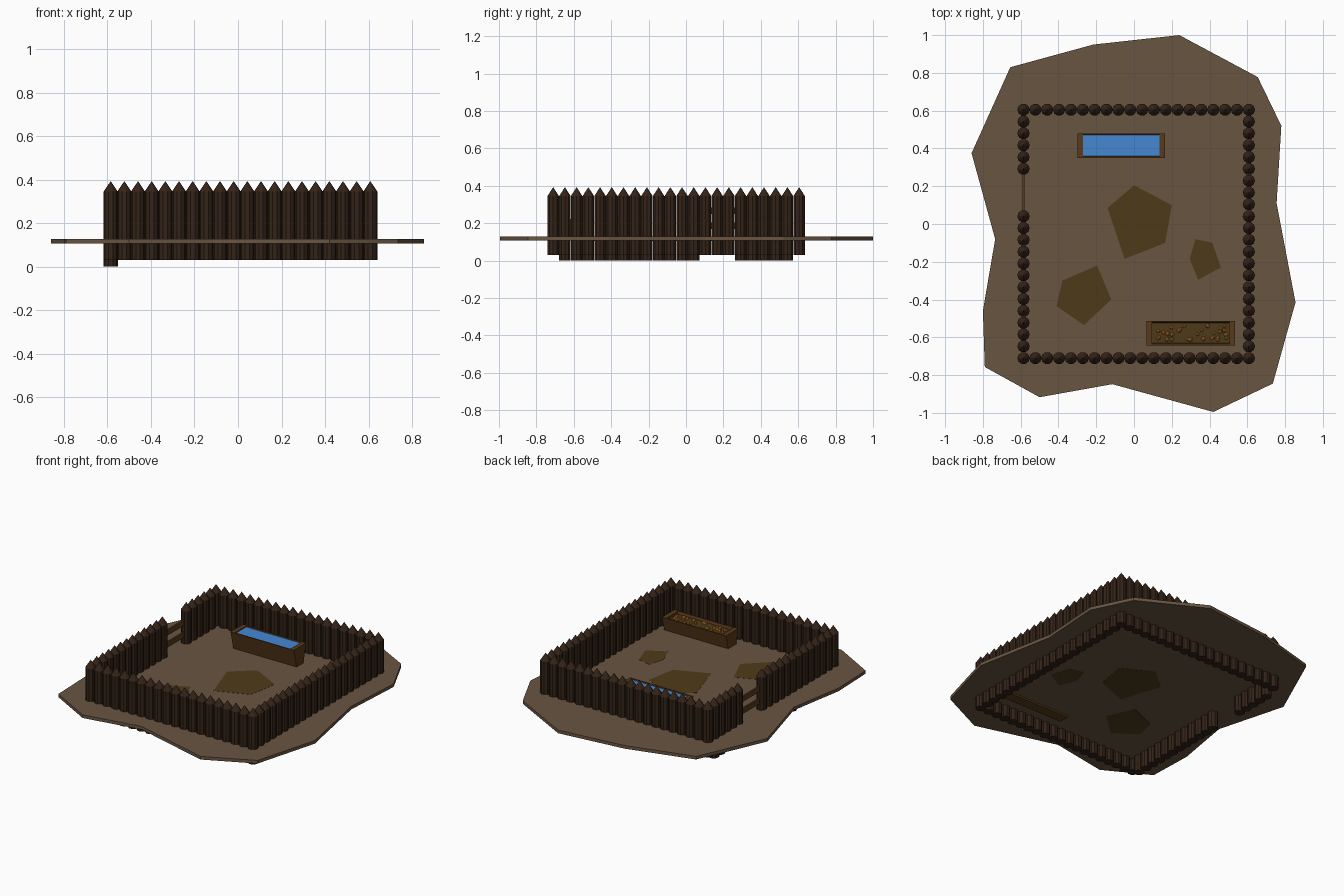
import bpy, bmesh, math, random
from mathutils import Matrix, Vector

if "Cube" in bpy.data.objects:
    bpy.data.objects.remove(bpy.data.objects["Cube"])

random.seed(4)

def mat(name, r, g, b):
    m = bpy.data.materials.new(name)
    m.diffuse_color = (r, g, b, 1)
    m.use_nodes = True
    m.node_tree.nodes["Principled BSDF"].inputs["Base Color"].default_value = m.diffuse_color
    return m

EARTH = mat("earth", 0.14, 0.09, 0.053)
MUD = mat("mud", 0.076, 0.043, 0.010)
BARK = mat("bark", 0.034, 0.017, 0.009)
WOOD = mat("wood", 0.10, 0.042, 0.010)
WATER = mat("water", 0.06, 0.25, 0.65)
GRAIN = mat("grain", 0.55, 0.20, 0.02)

def finish(bm, name, material):
    bmesh.ops.recalc_face_normals(bm, faces=bm.faces)
    me = bpy.data.meshes.new(name)
    bm.to_mesh(me)
    bm.free()
    me.materials.append(material)
    ob = bpy.data.objects.new(name, me)
    bpy.context.collection.objects.link(ob)
    return ob

def prism(bm, pts, step):
    """Extrude a closed loop of 3D points by the vector step."""
    f = bm.faces.new([bm.verts.new(p) for p in pts])
    new = bmesh.ops.extrude_face_region(bm, geom=[f])["geom"]
    bmesh.ops.translate(bm, vec=step, verts=[v for v in new if isinstance(v, bmesh.types.BMVert)])

def slab(name, outline, z0, z1, material):
    bm = bmesh.new()
    prism(bm, [(x, y, z0) for x, y in outline], (0, 0, z1 - z0))
    finish(bm, name, material)

def box(bm, x0, x1, y0, y1, z0, z1):
    prism(bm, [(x0, y0, z0), (x1, y0, z0), (x1, y1, z0), (x0, y1, z0)], (0, 0, z1 - z0))

# Ground and mud patches
slab("ground", [(0.24, 1), (0.655, 0.778), (0.78, 0.52), (0.755, 0.11), (0.855, -0.415),
                (0.735, -0.845), (0.42, -0.995), (-0.115, -0.848), (-0.5, -0.917), (-0.79, -0.757),
                (-0.8, -0.46), (-0.735, -0.08), (-0.86, 0.375), (-0.655, 0.83), (-0.215, 0.95)],
     0.107, 0.128, EARTH)
slab("mud_centre", [(0, 0.205), (0.2, 0.1), (0.165, -0.1), (-0.05, -0.185), (-0.14, 0.085)],
     0.106, 0.129, MUD)
slab("mud_right", [(0.325, -0.08), (0.415, -0.1), (0.46, -0.23), (0.34, -0.295), (0.295, -0.185)],
     0.106, 0.129, MUD)
slab("mud_left", [(-0.195, -0.22), (-0.12, -0.4), (-0.265, -0.535), (-0.41, -0.435), (-0.38, -0.3)],
     0.106, 0.129, MUD)

# Palisade of pointed posts
X0, X1, Y0, Y1 = -0.585, 0.608, -0.71, 0.605
NX, NY, R, SIDES = 20, 22, 0.0325, 10

def post(bm, x, y, z0):
    rings = []
    for z in (z0, 0.345):
        rings.append([bm.verts.new((x + R * math.cos(a), y + R * math.sin(a), z))
                      for a in (2 * math.pi * i / SIDES for i in range(SIDES))])
    tip = bm.verts.new((x, y, 0.393))
    lo, hi = rings
    bm.faces.new(lo)
    for i in range(SIDES):
        j = (i + 1) % SIDES
        bm.faces.new((lo[i], lo[j], hi[j], hi[i]))
        bm.faces.new((hi[i], hi[j], tip))

xs = [X0 + (X1 - X0) * i / (NX - 1) for i in range(NX)]
ys = [Y0 + (Y1 - Y0) * i / (NY - 1) for i in range(NY)]
inner = ys[1:-1]
walls = {
    "front_fence": [(x, Y0, 0.03) for x in xs],
    "back_fence": [(x, Y1, 0.03) for x in xs],
    "right_fence": [(X1, y, 0.03) for y in inner],
    "left_fence": [(X0, y, 0.0) for y in inner if not 0.07 < y < 0.27],
}
for name, posts in walls.items():
    bm = bmesh.new()
    for p in posts:
        post(bm, *p)
    finish(bm, name, BARK)

# Gate rails across the gap
bm = bmesh.new()
for z in (0.17, 0.25):
    box(bm, X0 - 0.006, X0 + 0.006, 0.03, 0.31, z, z + 0.035)
finish(bm, "gate_rails", WOOD)

# Troughs: tapered shell with thick end boards and a filling
def trough(name, x0, x1, yc, z0, z1, fill, fill_z):
    top, low, t, end = 0.065, 0.035, 0.007, 0.03
    def half(z):
        return low + (top - low) * (z - z0) / (z1 - z0)
    bm = bmesh.new()
    for xa in (x0, x1 - end):
        prism(bm, [(xa, yc - low, z0), (xa, yc + low, z0), (xa, yc + top, z1), (xa, yc - top, z1)], (end, 0, 0))
    a, fl = x0 + end, z0 + 0.015
    prism(bm, [(a, yc - low, z0), (a, yc + low, z0), (a, yc + top, z1), (a, yc + top - t, z1),
               (a, yc + low - t, fl), (a, yc - low + t, fl), (a, yc - top + t, z1), (a, yc - top, z1)],
          (x1 - x0 - 2 * end, 0, 0))
    finish(bm, name, WOOD)
    bm = bmesh.new()
    h = half(fill_z) - t
    prism(bm, [(a, yc - low + t, fl), (a, yc + low - t, fl), (a, yc + h, fill_z), (a, yc - h, fill_z)],
          (x1 - x0 - 2 * end, 0, 0))
    finish(bm, name + "_filling", fill)

trough("water_trough", -0.30, 0.165, 0.415, 0.125, 0.25, WATER, 0.243)
trough("feed_trough", 0.065, 0.535, -0.578, 0.098, 0.222, MUD, 0.205)

# Loose feed
bm = bmesh.new()
for i in range(32):
    p = Vector((random.uniform(0.11, 0.49), -0.578 + random.uniform(-0.042, 0.042), 0.208))
    spin = Matrix.Rotation(random.uniform(0, 6), 4, Vector((1, random.random(), random.random())))
    bmesh.ops.create_icosphere(bm, subdivisions=1, radius=random.uniform(0.009, 0.014),
                               matrix=Matrix.Translation(p) @ spin)
finish(bm, "feed", GRAIN)
